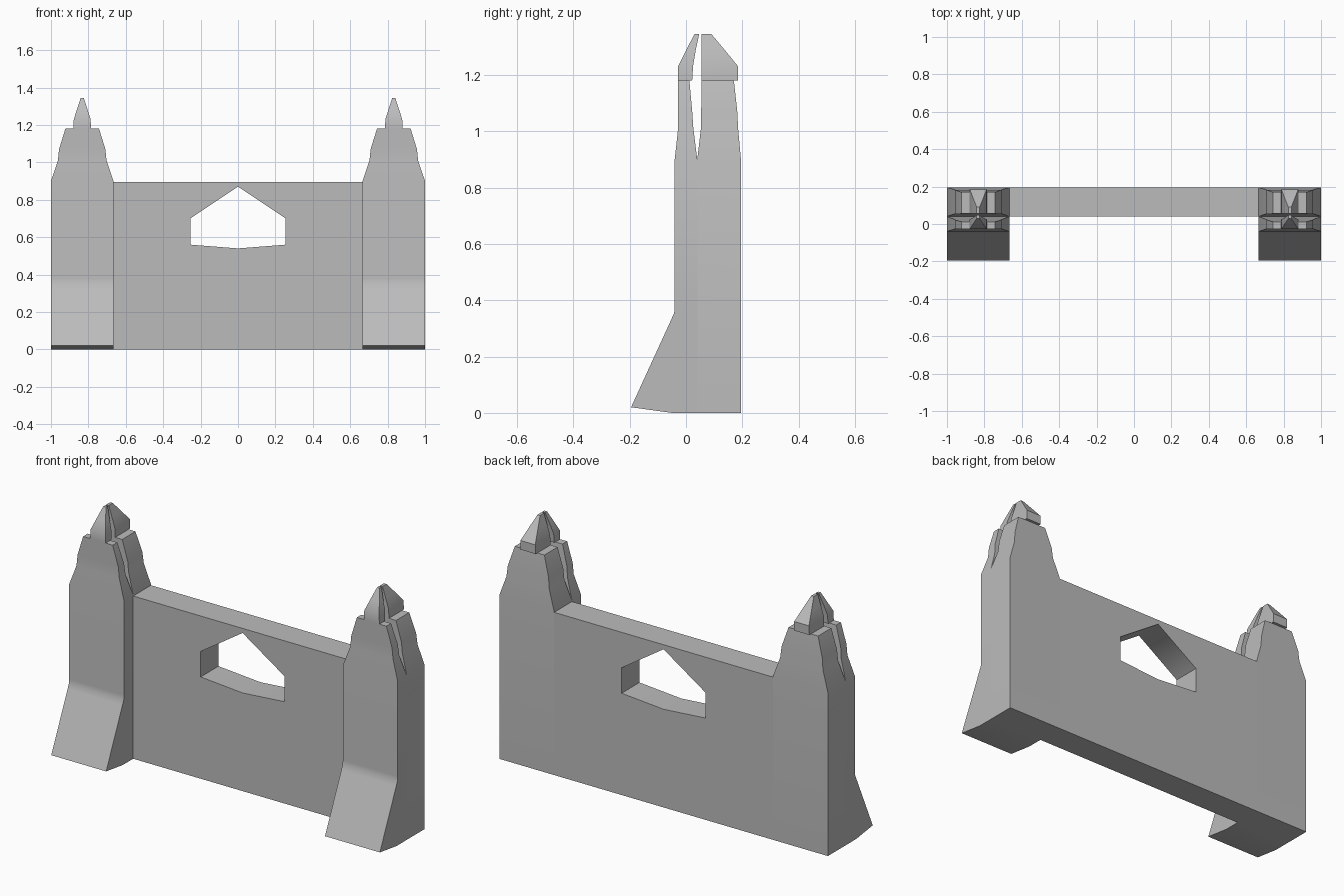
import bpy, bmesh, math

cube = bpy.data.objects.get("Cube")
if cube:
    bpy.data.objects.remove(cube, do_unlink=True)

stone = bpy.data.materials.new("grey_stone")
stone.use_nodes = True
GREY = (0.5, 0.5, 0.5, 1)
stone.diffuse_color = GREY
stone.node_tree.nodes["Principled BSDF"].inputs["Base Color"].default_value = GREY

WALL_FRONT, BACK = 0.04, 0.195
TOWER_X, HALF = 0.833, 0.167


def finish(bm, name):
    bmesh.ops.recalc_face_normals(bm, faces=bm.faces)
    mesh = bpy.data.meshes.new(name)
    bm.to_mesh(mesh)
    bm.free()
    mesh.materials.append(stone)
    obj = bpy.data.objects.new(name, mesh)
    bpy.context.collection.objects.link(obj)
    bpy.ops.object.select_all(action="DESELECT")
    obj.select_set(True)
    bpy.context.view_layer.objects.active = obj
    bpy.ops.object.shade_smooth_by_angle(angle=math.radians(28))
    return obj


def loft(name, x, sections):
    """Stack rectangular sections given as (z, half width, front y, back y)."""
    bm = bmesh.new()
    rings = []
    for z, half, front, back in sections:
        corners = [(x - half, front), (x + half, front), (x + half, back), (x - half, back)]
        rings.append([bm.verts.new((cx, cy, z)) for cx, cy in corners])
    for low, high in zip(rings, rings[1:]):
        for i in range(4):
            j = (i + 1) % 4
            bm.faces.new((low[i], low[j], high[j], high[i]))
    bm.faces.new(rings[0][::-1])
    bm.faces.new(rings[-1])
    return finish(bm, name)


# Gate wall: one half with its window notch, mirrored
edge = TOWER_X - HALF
outline = [(0, 0), (edge, 0), (edge, 0.895), (0, 0.895),
           (0, 0.87), (0.255, 0.7), (0.255, 0.56), (0, 0.54)]
bm = bmesh.new()
face = bm.faces.new([bm.verts.new((x, WALL_FRONT, z)) for x, z in outline])
moved = bmesh.ops.extrude_face_region(bm, geom=[face], use_keep_orig=True)["geom"]
bmesh.ops.translate(bm, vec=(0, BACK - WALL_FRONT, 0),
                    verts=[g for g in moved if isinstance(g, bmesh.types.BMVert)])
middle = [f for f in bm.faces if all(abs(v.co.x) < 1e-5 for v in f.verts)]
bmesh.ops.delete(bm, geom=middle, context="FACES")
wall = finish(bm, "gate_wall")
wall.modifiers.new("mirror", "MIRROR")

# Towers: a front slab with flared foot and a back slab, each with a finial
front_slab = [
    (0, HALF, -0.05, 0.04), (0.02, HALF, -0.195, 0.04),
    (0.33, HALF, -0.053, 0.04), (0.355, HALF, -0.042, 0.04),
    (0.38, HALF, -0.04, 0.04), (0.9, HALF, -0.04, 0.04),
    (1.01, 0.13, -0.028, 0.026), (1.07, 0.124, -0.028, 0.022),
    (1.18, 0.09, -0.028, 0.012)]
back_slab = [
    (0, HALF, 0.04, BACK), (0.9, HALF, 0.04, BACK),
    (1.01, 0.13, 0.053, 0.185), (1.07, 0.124, 0.054, 0.182),
    (1.18, 0.09, 0.055, 0.17)]
front_finial = [
    (1.18, 0.047, -0.028, 0.022), (1.23, 0.045, -0.028, 0.025),
    (1.29, 0.026, 0.002, 0.035), (1.345, 0.008, 0.03, 0.047)]
back_finial = [
    (1.18, 0.047, 0.055, 0.185), (1.23, 0.045, 0.055, 0.185),
    (1.29, 0.026, 0.055, 0.136), (1.345, 0.008, 0.055, 0.09)]

for side, x in (("left", TOWER_X), ("right", -TOWER_X)):
    loft(side + "_tower_front_slab", x, front_slab)
    loft(side + "_tower_back_slab", x, back_slab)
    loft(side + "_front_finial", x, front_finial)
    loft(side + "_back_finial", x, back_finial)
